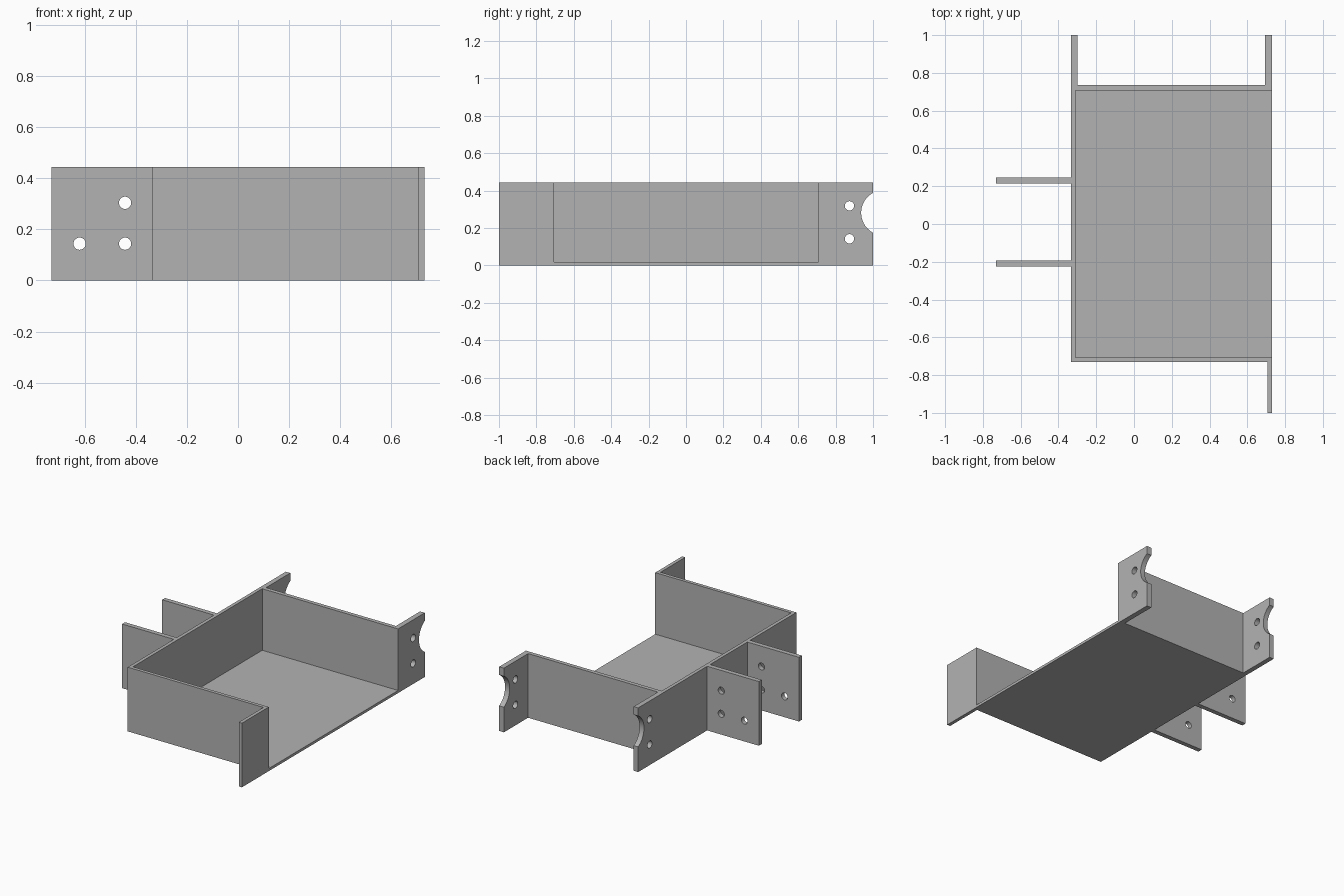
import bpy, bmesh, math
from mathutils import Matrix

if "Cube" in bpy.data.objects:
    bpy.data.objects.remove(bpy.data.objects["Cube"], do_unlink=True)

HEIGHT = 0.444
FLOOR = 0.018
LEFT, RIGHT = -0.334, 0.73

grey = bpy.data.materials.new("plain_grey")
grey.use_nodes = True
colour = (0.45, 0.45, 0.45, 1)
grey.diffuse_color = colour
grey.node_tree.nodes["Principled BSDF"].inputs["Base Color"].default_value = colour


def add_object(name, bm):
    bmesh.ops.recalc_face_normals(bm, faces=bm.faces)
    mesh = bpy.data.meshes.new(name)
    bm.to_mesh(mesh)
    bm.free()
    mesh.materials.append(grey)
    obj = bpy.data.objects.new(name, mesh)
    bpy.context.collection.objects.link(obj)
    return obj


def extrude_plan(name, outline, height):
    """Extrude a plan outline up from the ground."""
    bm = bmesh.new()
    face = bm.faces.new([bm.verts.new((x, y, 0)) for x, y in outline])
    top = bmesh.ops.extrude_face_region(bm, geom=[face])["geom"]
    verts = [v for v in top if isinstance(v, bmesh.types.BMVert)]
    bmesh.ops.translate(bm, verts=verts, vec=(0, 0, height))
    return add_object(name, bm)


def slab(name, x0, x1, y0, y1, height):
    return extrude_plan(name, [(x0, y0), (x1, y0), (x1, y1), (x0, y1)], height)


def drill(obj, axis, length, centre, radius, segments=32):
    """Cut a round hole through obj along the given axis."""
    bm = bmesh.new()
    bmesh.ops.create_cone(bm, cap_ends=True, segments=segments, radius1=radius,
                          radius2=radius, depth=length)
    turn = Matrix.Rotation(math.pi / 2, 4, "Y" if axis == "X" else "X")
    bmesh.ops.transform(bm, matrix=Matrix.Translation(centre) @ turn, verts=bm.verts)
    cutter = add_object("hole_cutter", bm)
    cutter.hide_render = True
    mod = obj.modifiers.new("hole", "BOOLEAN")
    mod.operation, mod.solver, mod.object = "DIFFERENCE", "EXACT", cutter
    bpy.context.view_layer.objects.active = obj
    bpy.ops.object.modifier_apply(modifier=mod.name)
    bpy.data.objects.remove(cutter, do_unlink=True)


def finish(obj):
    bpy.ops.object.select_all(action="DESELECT")
    obj.select_set(True)
    bpy.context.view_layer.objects.active = obj
    bpy.ops.object.shade_smooth_by_angle(angle=math.radians(30))


# Three walls with the end tabs, one continuous outline
walls = extrude_plan("walls_and_end_tabs", [
    (LEFT, -0.73), (0.706, -0.73), (0.706, -1), (RIGHT, -1),
    (RIGHT, -0.706), (-0.31, -0.706), (-0.31, 0.708), (RIGHT, 0.708),
    (RIGHT, 1), (0.694, 1), (0.694, 0.736), (-0.3, 0.736),
    (-0.3, 1), (LEFT, 1)], HEIGHT)

# Floor set between the walls, open on the left side
floor = slab("floor", -0.31, RIGHT, -0.706, 0.708, FLOOR)

# Bolt holes and round notch through both back tabs
for z in (0.142, 0.318):
    drill(walls, "X", 3, (0, 0.874, z), 0.025)
drill(walls, "X", 3, (0, 1.058, 0.281), 0.1215, 64)
finish(walls)

# Pair of drilled mounting plates on the side wall
for name, y in (("front_mounting_plate", -0.209), ("back_mounting_plate", 0.23)):
    plate = slab(name, -0.73, LEFT, y - 0.016, y + 0.016, HEIGHT)
    for x, z in ((-0.442, 0.304), (-0.442, 0.144), (-0.62, 0.144)):
        drill(plate, "Y", 0.2, (x, y, z), 0.024)
    finish(plate)
